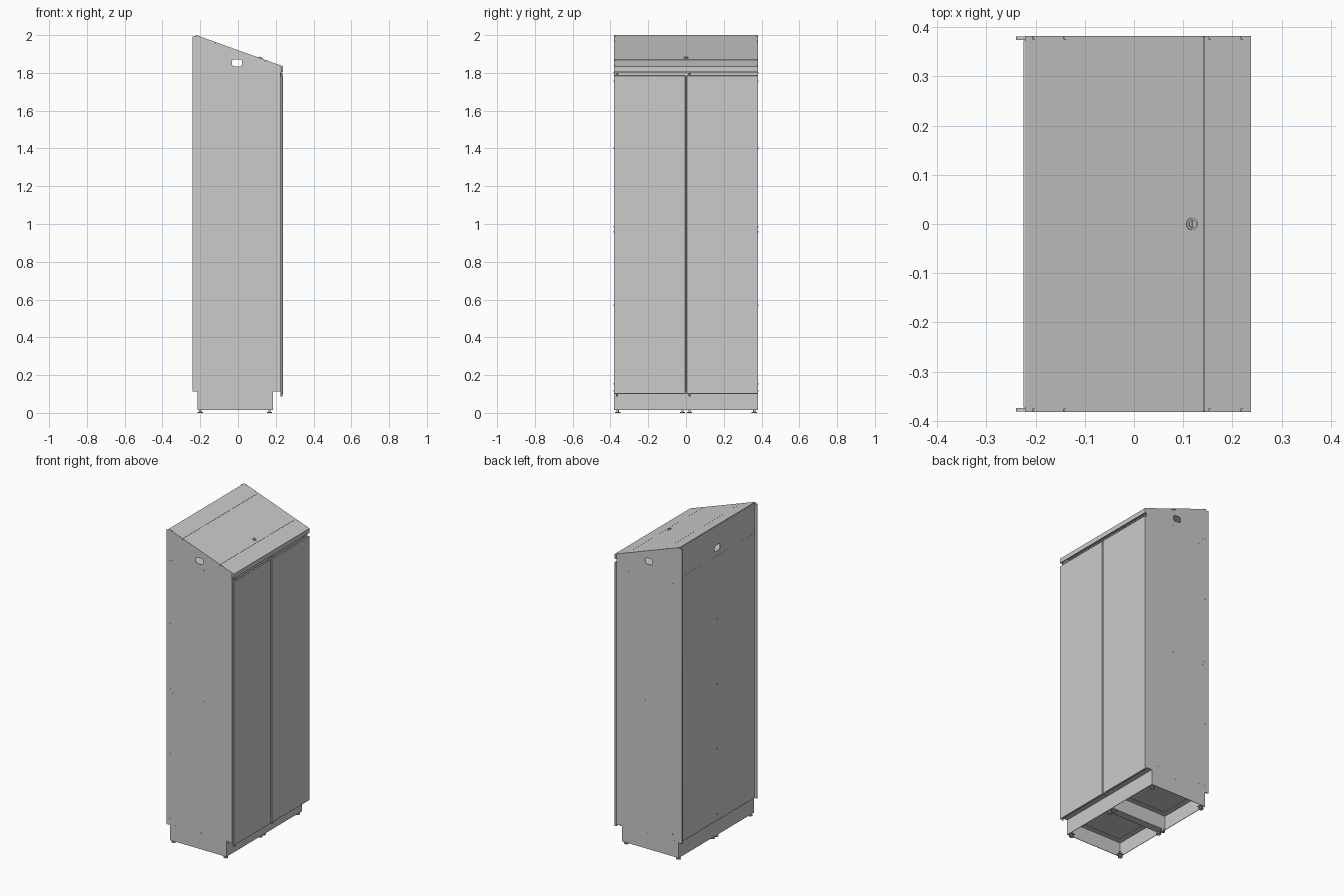
import bpy, bmesh, math
from mathutils import Matrix, Vector

if "Cube" in bpy.data.objects:
    bpy.data.objects.remove(bpy.data.objects["Cube"])

W = 0.382            # half width
XB, XF = -0.222, 0.238   # roof back and front edges
SLOPE = (1.835 - 2.0) / (XF - XB)
TILT = -math.atan(SLOPE)


def roof_z(x):
    return 2.0 + SLOPE * (x - XB)


def box(name, x0, x1, y0, y1, z0, z1):
    bm = bmesh.new()
    bmesh.ops.create_cube(bm, size=1)
    for v in bm.verts:
        v.co = Vector(((x0 + x1) / 2 + v.co.x * (x1 - x0),
                       (y0 + y1) / 2 + v.co.y * (y1 - y0),
                       (z0 + z1) / 2 + v.co.z * (z1 - z0)))
    return finish(name, bm)


def finish(name, bm):
    me = bpy.data.meshes.new(name)
    bm.to_mesh(me)
    bm.free()
    ob = bpy.data.objects.new(name, me)
    bpy.context.collection.objects.link(ob)
    return ob


def prism(name, pts, y0, y1):
    """Extrude an x-z profile along y."""
    bm = bmesh.new()
    f = bm.faces.new([bm.verts.new((x, y0, z)) for x, z in pts])
    r = bmesh.ops.extrude_face_region(bm, geom=[f])
    vs = [g for g in r["geom"] if isinstance(g, bmesh.types.BMVert)]
    bmesh.ops.translate(bm, verts=vs, vec=(0, y1 - y0, 0))
    bmesh.ops.recalc_face_normals(bm, faces=bm.faces)
    return finish(name, bm)


def discs(name, spots, r, h, axis, n=12):
    """Several short cylinders in one object, axis = rotation matrix."""
    bm = bmesh.new()
    for p in spots:
        bmesh.ops.create_cone(bm, cap_ends=True, segments=n, radius1=r, radius2=r, depth=h,
                              matrix=Matrix.Translation(p) @ axis)
    ob = finish(name, bm)
    smooth(ob)
    return ob


def smooth(ob):
    bpy.ops.object.select_all(action='DESELECT')
    ob.select_set(True)
    bpy.context.view_layer.objects.active = ob
    bpy.ops.object.shade_smooth_by_angle(angle=math.radians(35))


def rounded(cx, cy, w, h, r, n=4):
    out = []
    for k, (sx, sy) in enumerate([(1, 1), (-1, 1), (-1, -1), (1, -1)]):
        for i in range(n + 1):
            a = math.pi / 2 * (k + i / n)
            out.append((cx + sx * (w / 2 - r) + r * math.cos(a),
                        cy + sy * (h / 2 - r) + r * math.sin(a)))
    return out


def sheet(name, loops, thick, matrix):
    """Flat sheet with holes from 2D outlines."""
    cu = bpy.data.curves.new(name, 'CURVE')
    cu.dimensions, cu.fill_mode, cu.extrude = '2D', 'BOTH', thick / 2
    for pts in loops:
        s = cu.splines.new('POLY')
        s.points.add(len(pts) - 1)
        for p, (x, y) in zip(s.points, pts):
            p.co = (x, y, 0, 1)
        s.use_cyclic_u = True
    ob = bpy.data.objects.new(name, cu)
    ob.matrix_world = matrix
    bpy.context.collection.objects.link(ob)
    bpy.ops.object.select_all(action='DESELECT')
    ob.select_set(True)
    bpy.context.view_layer.objects.active = ob
    bpy.ops.object.convert(target='MESH')
    return bpy.context.object


RX = Matrix.Rotation(math.pi / 2, 4, 'X')
RY = Matrix.Rotation(math.pi / 2, 4, 'Y')
ROOF = Matrix.Rotation(TILT, 4, 'Y')

# Side walls with cable slot, folded rear edge and front jamb
side = [(-0.24, 0.112), (0.224, 0.112), (0.224, roof_z(0.224) - 0.008),
        (XB, 1.992), (-0.24, 1.992)]
screws = [(-0.215, z) for z in (0.155, 0.57, 0.985, 1.4, 1.8)] + [
    (-0.2, 0.96), (0.022, 0.96), (-0.2, 1.8), (0.022, 1.8), (-0.17, 1.755), (0.14, 1.755),
    (-0.17, 0.155), (0.14, 0.155), (-0.18, 0.118), (0.005, 0.118), (0.2, 0.118),
    (-0.17, 0.06), (0.14, 0.06)]
for s, tag in ((-1, "left"), (1, "right")):
    sheet(tag + "_side_wall", [side, rounded(-0.005, 1.853, 0.053, 0.038, 0.012)], 0.003,
          Matrix.Translation((0, s * (W - 0.0025), 0)) @ RX)
    ya, yb = sorted((s * (W - 0.008), s * (W - 0.003)))
    box(tag + "_rear_fold", -0.24, XB, ya, yb, 0.112, 1.99)
    ya, yb = sorted((s * (W - 0.03), s * (W - 0.003)))
    box(tag + "_front_jamb", 0.219, 0.223, ya, yb, 0.112, 1.8)
    discs(tag + "_side_screws", [(x, s * (W - 0.001 if z > 0.1 else W - 0.003), z) for x, z in screws],
          0.004, 0.003, RX)

# Back wall with cable slot and screws
back_m = Matrix.Translation((XB + 0.002, 0, 0)) @ Matrix(
    ((0, 0, 1, 0), (1, 0, 0, 0), (0, 1, 0, 0), (0, 0, 0, 1)))
yw = W - 0.004
sheet("back_wall", [[(-yw, 0.112), (yw, 0.112), (yw, 1.99), (-yw, 1.99)],
                    rounded(0, 1.853, 0.053, 0.038, 0.012)], 0.003, back_m)
discs("back_screws", [(XB, 0, z) for z in (0.155, 0.57, 0.985, 1.4, 1.765)], 0.004, 0.003, RY)

# Sloped roof in three strips, with front fascia and rear lip
cuts = [XB, -0.123, 0.142, XF]
for i, part in enumerate(("rear", "middle", "front")):
    a = cuts[i] + (0.0005 if i else 0)
    b = cuts[i + 1] - (0.0005 if i < 2 else 0)
    prism(part + "_roof_panel", [(a, roof_z(a)), (b, roof_z(b)),
                                 (b, roof_z(b) - 0.008), (a, roof_z(a) - 0.008)], -W, W)
box("roof_fascia", XF - 0.01, XF, -W, W, 1.806, 1.835)
box("roof_rear_lip", XB - 0.003, XB, -W + 0.009, W - 0.009, 1.975, 1.998)
discs("roof_screws", [(x, s * 0.378, roof_z(x)) for x in (-0.203, -0.14, 0.155, 0.22)
                      for s in (-1, 1)], 0.0035, 0.003, ROOF)

# Roof plug: flange, dome step and slot
rz = roof_z(0.118)
discs("roof_plug_flange", [(0.118, 0, rz + 0.001)], 0.012, 0.005, ROOF, 24)
discs("roof_plug_cap", [(0.1187, 0, rz + 0.003)], 0.008, 0.007, ROOF, 24)
slot = box("roof_plug_slot", -0.0015, 0.0015, -0.006, 0.006, -0.001, 0.001)
slot.matrix_world = Matrix.Translation((0.1195, 0, rz + 0.0065)) @ ROOF

# Interior: floor, upper shelf, centre partition, door header
box("cabinet_floor", XB, 0.222, -yw, yw, 0.112, 0.116)
box("upper_shelf", XB, 0.224, -yw, yw, 1.797, 1.802)
box("centre_partition", XB, 0.222, -0.006, 0.006, 0.116, 1.797)
box("door_header", 0.212, 0.218, -yw, yw, 1.74, 1.797)

# Doors with hinge pins showing in the gap above
for y0, y1, tag in ((-W, -0.003, "left"), (0.003, W, "right")):
    door = box(tag + "_door", 0.226, XF, y0, y1, 0.1, 1.785)
    bv = door.modifiers.new("edge", 'BEVEL')
    bv.width, bv.segments = 0.0015, 1
discs("hinge_pins", [(0.231, y, z) for y in (-0.365, 0.018) for z in (0.098, 1.79)],
      0.005, 0.022, Matrix.Identity(4))

# Plinth: two open frames with inward folds, standing on feet
P0, P1 = -0.215, 0.185
t = 0.003
for s, tag in ((-1, "left"), (1, "right")):
    def bay(name, x0, x1, a, b, z0, z1):
        ya, yb = sorted((s * a, s * b))
        box(tag + "_plinth_" + name, x0, x1, ya, yb, z0, z1)
    bay("outer_wall", P0, P1, W - t - 0.001, W - 0.001, 0.015, 0.112)
    bay("inner_wall", P0, P1, 0.022, 0.022 + t, 0.015, 0.112)
    bay("front_wall", P1 - t, P1, 0, W - 0.002, 0.015, 0.112)
    bay("back_wall", P0, P0 + t, 0, W - 0.002, 0.015, 0.112)
    bay("outer_fold", P0, P1, W - 0.035, W - 0.002, 0.106, 0.109)
    bay("inner_fold", P0, P1, 0, 0.055, 0.106, 0.109)
    bay("front_fold", P1 - 0.035, P1 - t, 0.022, W - 0.01, 0.105, 0.108)
    bay("back_fold", P0 + t, P0 + 0.035, 0.022, W - 0.01, 0.105, 0.108)
    for x in (P0 + 0.002, P1 - 0.032):
        bay("outer_foot_plate", x, x + 0.03, W - 0.034, W - 0.002, 0.015, 0.018)
box("plinth_centre_beam", P0, P1, -0.022, 0.022, 0.015, 0.018)
feet = [(x, y, 0) for x in (-0.2, 0.167) for y in (-0.362, -0.018, 0.018, 0.362)]
discs("foot_pads", [(x, y, 0.003) for x, y, _ in feet], 0.014, 0.006, Matrix.Identity(4), 20)
discs("foot_stems", [(x, y, 0.02) for x, y, _ in feet], 0.006, 0.032, Matrix.Identity(4), 12)
